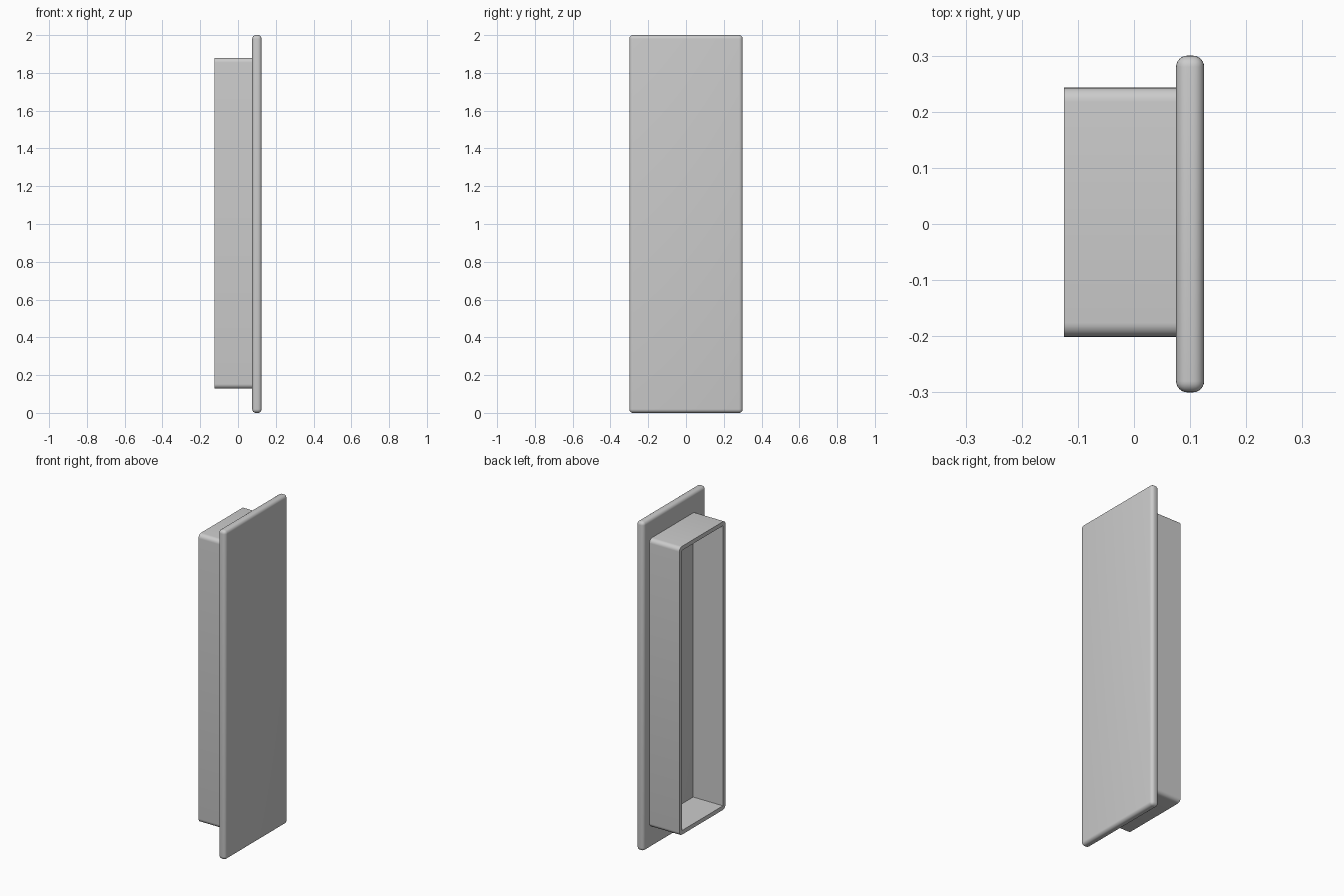
import bpy
import bmesh
import math

default_cube = bpy.data.objects.get("Cube")
if default_cube:
    bpy.data.objects.remove(default_cube, do_unlink=True)

# Single plain grey
grey = bpy.data.materials.new("plain_grey")
grey.use_nodes = True
colour = (0.6, 0.6, 0.6, 1)
grey.diffuse_color = colour
grey.node_tree.nodes["Principled BSDF"].inputs["Base Color"].default_value = colour


def finish(name, bm):
    bmesh.ops.recalc_face_normals(bm, faces=bm.faces)
    mesh = bpy.data.meshes.new(name)
    bm.to_mesh(mesh)
    bm.free()
    mesh.materials.append(grey)
    obj = bpy.data.objects.new(name, mesh)
    bpy.context.collection.objects.link(obj)
    bpy.ops.object.select_all(action='DESELECT')
    obj.select_set(True)
    bpy.context.view_layer.objects.active = obj
    bpy.ops.object.shade_smooth_by_angle(angle=math.radians(35))
    return obj


def box(lo, hi):
    bm = bmesh.new()
    bmesh.ops.create_cube(bm, size=1)
    for v in bm.verts:
        v.co = [(a + b) / 2 + c * (b - a) for a, b, c in zip(lo, hi, v.co)]
    return bm


def round_edges(bm, edges, radius, segments):
    bmesh.ops.bevel(bm, geom=edges, offset=radius, offset_type='OFFSET',
                    segments=segments, profile=0.5, affect='EDGES')


# Face plate, rounded on every edge
bm = box((0.075, -0.3, 0), (0.125, 0.3, 2))
round_edges(bm, bm.edges[:], 0.02, 6)
finish("face_plate", bm)

# Collar behind the plate: rounded outer corners, square inner corners, open end
WALL, BACK, SEAT = 0.025, -0.125, 0.075
Y0, Y1, Z0, Z1 = -0.201, 0.243, 0.128, 1.88
SEGMENTS = 6
bm = bmesh.new()
outer, inner = [], []
corners = [(Y1, Z1, 1, 1), (Y0, Z1, -1, 1), (Y0, Z0, -1, -1), (Y1, Z0, 1, -1)]
for quarter, (y, z, sy, sz) in enumerate(corners):
    cy, cz = y - sy * WALL, z - sz * WALL
    inner.append([bm.verts.new((x, cy, cz)) for x in (BACK, SEAT)])
    arc = []
    for i in range(SEGMENTS + 1):
        a = math.pi / 2 * (quarter + i / SEGMENTS)
        arc.append([bm.verts.new((x, cy + WALL * math.cos(a), cz + WALL * math.sin(a)))
                    for x in (BACK, SEAT)])
    outer.append(arc)
for k in range(4):
    n = (k + 1) % 4
    arc, start = outer[k], outer[n][0]
    # Outer corner and straight outer wall
    for a, b in zip(arc, arc[1:] + [start]):
        bm.faces.new((a[0], b[0], b[1], a[1]))
    # Inner wall
    bm.faces.new((inner[k][0], inner[k][1], inner[n][1], inner[n][0]))
    # Rim and seat ring
    for end in (0, 1):
        bm.faces.new([inner[k][end]] + [p[end] for p in arc])
        bm.faces.new((inner[k][end], arc[-1][end], start[end], inner[n][end]))
finish("hollow_collar", bm)
